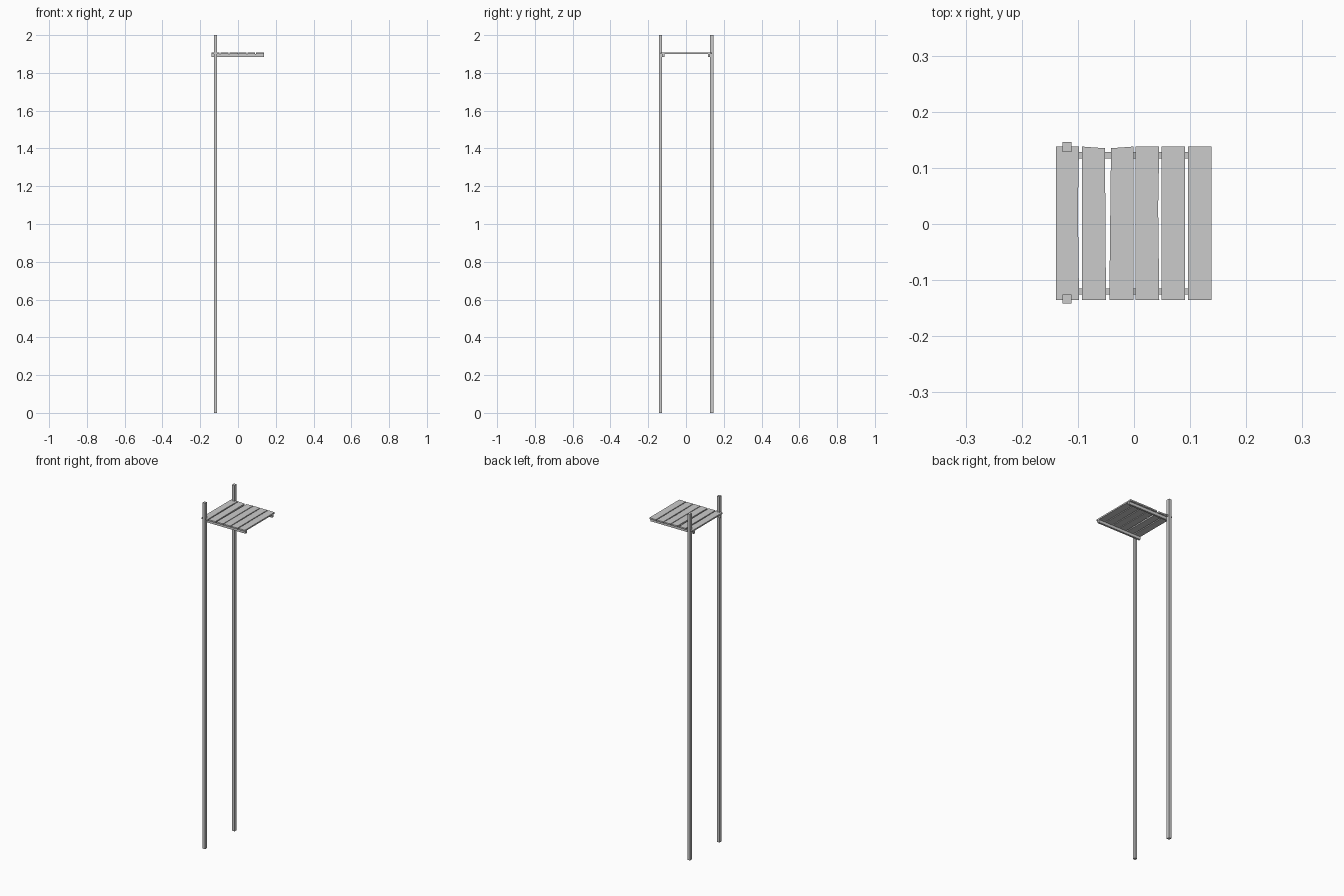
import bpy, bmesh

if "Cube" in bpy.data.objects:
    bpy.data.objects.remove(bpy.data.objects["Cube"])


def prism(name, outline, z0, z1):
    """Extrude a flat outline (x, y) from z0 to z1."""
    bm = bmesh.new()
    face = bm.faces.new([bm.verts.new((x, y, z0)) for x, y in outline])
    top = bmesh.ops.extrude_face_region(bm, geom=[face])["geom"]
    for v in top:
        if isinstance(v, bmesh.types.BMVert):
            v.co.z = z1
    bmesh.ops.recalc_face_normals(bm, faces=bm.faces)
    mesh = bpy.data.meshes.new(name)
    bm.to_mesh(mesh)
    bm.free()
    ob = bpy.data.objects.new(name, mesh)
    bpy.context.collection.objects.link(ob)
    return ob


def box(name, x0, x1, y0, y1, z0, z1):
    return prism(name, [(x0, y0), (x1, y0), (x1, y1), (x0, y1)], z0, z1)


# Two tall posts and the rails fixed to their inner faces
for side, s in (("left", -1), ("right", 1)):
    off = 0.002
    ys = sorted((s * 0.128 + (off if s < 0 else 0), s * 0.146 + (off * 2 if s < 0 else 0)))
    box(side + "_post", -0.127, -0.111, *ys, 0.0, 2.0)
    ys = sorted((s * 0.117 + (off if s < 0 else 0), s * 0.128 + (off if s < 0 else 0)))
    box(side + "_rail", -0.139, 0.137, *ys, 1.884, 1.9)

# Slats: left x, right x, then worn-edge insets: left far, right middle, right far, far-end drop
slats = [
    (-0.139, -0.098, 0.0, 0.002, 0.0, 0.0, 0.0),
    (-0.093, -0.050, 0.0, 0.001, 0.002, 0.0, 0.003),
    (-0.044, -0.001, 0.003, 0.0, 0.0, 0.003, 0.0),
    (0.003, 0.045, 0.0, 0.002, 0.0, 0.0, 0.0),
    (0.049, 0.091, 0.0, 0.0, 0.0, 0.0, 0.0),
    (0.096, 0.138, 0.0, 0.0, 0.0, 0.0, 0.0),
]
for i, (x0, x1, lf, rm, rf, dl, dr) in enumerate(slats):
    outline = [(x0, -0.135), (x1, -0.135), (x1 - rm, 0.03),
               (x1 - rf, 0.138 - dr), (x0 + lf, 0.138 - dl)]
    prism(f"slat_{i + 1}", outline, 1.9, 1.908)
